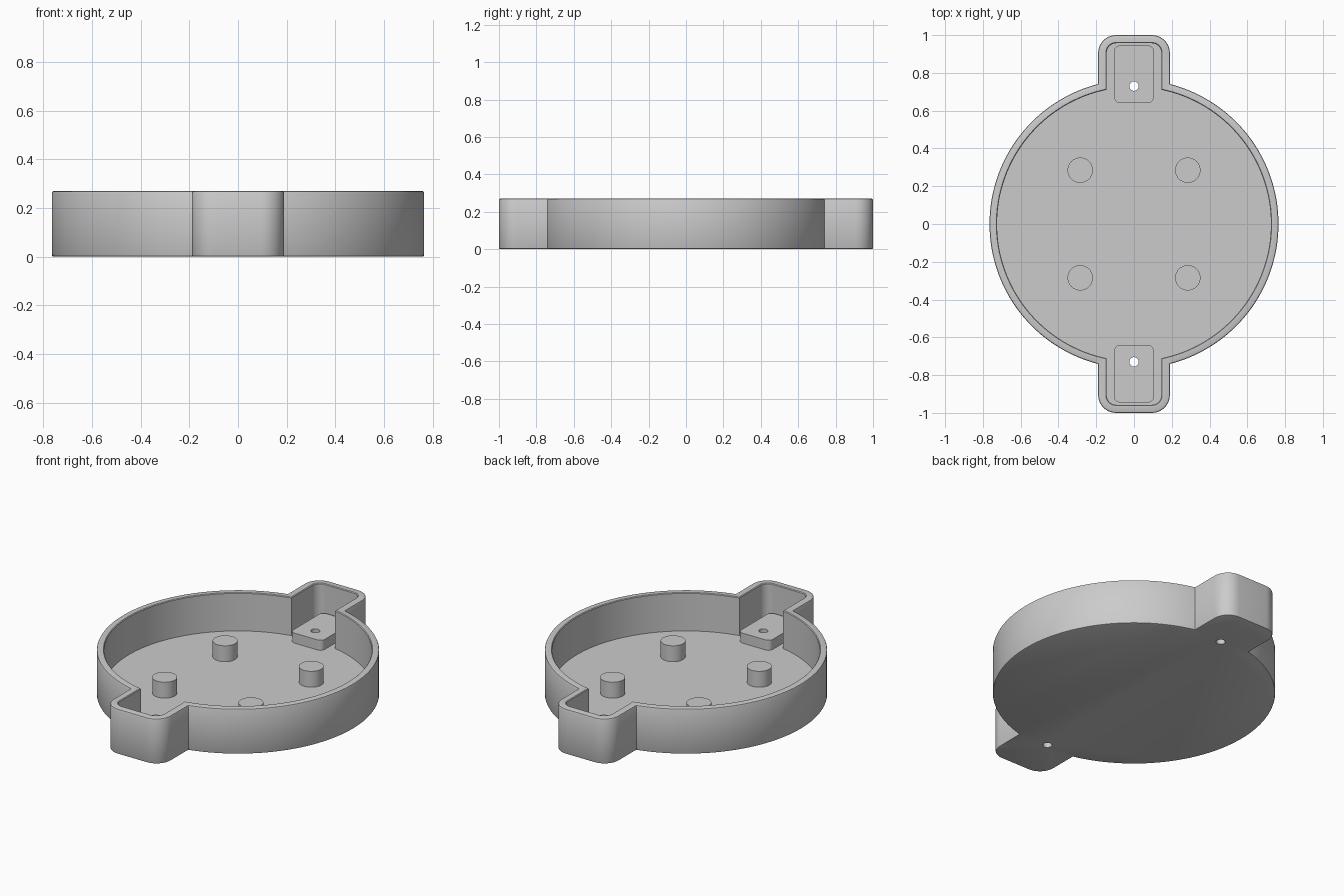
import bpy, bmesh, math
from mathutils import Vector

cube = bpy.data.objects.get("Cube")
if cube:
    bpy.data.objects.remove(cube, do_unlink=True)

grey = bpy.data.materials.new("plain grey")
grey.use_nodes = True
colour = (0.6, 0.6, 0.6, 1)
grey.diffuse_color = colour
grey.node_tree.nodes["Principled BSDF"].inputs["Base Color"].default_value = colour

HEIGHT, FLOOR, EDGE = 0.27, 0.042, 0.008
HOLE_Y = 0.73


def arc(cx, cy, r, a0, a1, n):
    return [(cx + r * math.cos(a0 + (a1 - a0) * i / n),
             cy + r * math.sin(a0 + (a1 - a0) * i / n)) for i in range(n + 1)]


def case_outline(radius, half_w, end, corner):
    """Circle with a round-cornered tab at each end, anticlockwise."""
    a = math.acos(half_w / radius)
    half = arc(0, 0, radius, -a, a, 64)
    half += arc(half_w - corner, end - corner, corner, 0, math.pi / 2, 8)
    half += arc(corner - half_w, end - corner, corner, math.pi / 2, math.pi, 8)
    return half + [(-x, -y) for x, y in half]


def rounded_rect(half_w, half_l, cy, corner):
    pts = []
    for i, (sx, sy) in enumerate([(1, 1), (-1, 1), (-1, -1), (1, -1)]):
        pts += arc(sx * (half_w - corner), cy + sy * (half_l - corner), corner,
                   i * math.pi / 2, (i + 1) * math.pi / 2, 8)
    return pts


def loft(name, rings):
    """Skin a stack of (outline, z) rings and cap both ends."""
    bm = bmesh.new()
    loops = [[bm.verts.new((x, y, z)) for x, y in pts] for pts, z in rings]
    n = len(loops[0])
    for low, high in zip(loops, loops[1:]):
        for i in range(n):
            j = (i + 1) % n
            bm.faces.new((low[i], low[j], high[j], high[i]))
    bm.faces.new(loops[0][::-1])
    bm.faces.new(loops[-1])
    bmesh.ops.recalc_face_normals(bm, faces=bm.faces)
    mesh = bpy.data.meshes.new(name)
    bm.to_mesh(mesh)
    bm.free()
    mesh.materials.append(grey)
    ob = bpy.data.objects.new(name, mesh)
    bpy.context.collection.objects.link(ob)
    return ob


def outer(d):
    return case_outline(0.765 - d, 0.19 - d, 1 - d, 0.095 - d)


def inner(d):
    return case_outline(0.725 + d, 0.145 + d, 0.957 + d, 0.05 + d)


# Open case with softened rim and lower edge
parts = [loft("case_shell", [
    (outer(EDGE), 0), (outer(EDGE * 0.3), EDGE * 0.3), (outer(0), EDGE),
    (outer(0), HEIGHT - EDGE), (outer(EDGE * 0.3), HEIGHT - EDGE * 0.3),
    (outer(EDGE), HEIGHT), (inner(EDGE * 0.5), HEIGHT),
    (inner(0), HEIGHT - EDGE * 0.5), (inner(0), FLOOR)])]

# Screw blocks inside the tabs
for side, s in (("front", -1), ("back", 1)):
    block = rounded_rect(0.105, 0.152, s * 0.793, 0.03)
    parts.append(loft(side + "_screw_block", [(block, FLOOR - 0.01), (block, FLOOR + 0.06)]))

# Screw holes through blocks and floor
drilled = list(parts)
for s in (-1, 1):
    hole = arc(0, s * HOLE_Y, 0.025, 0, math.tau, 32)[:-1]
    cutter = loft("hole_cutter", [(hole, -0.1), (hole, 0.2)])
    cutter.hide_render = True
    for ob in drilled:
        if ob.name.startswith("case") or (s > 0) == ob.name.startswith("back"):
            mod = ob.modifiers.new("screw hole", 'BOOLEAN')
            mod.operation, mod.solver, mod.object = 'DIFFERENCE', 'EXACT', cutter
            bpy.context.view_layer.objects.active = ob
            bpy.ops.object.modifier_apply(modifier=mod.name)
    bpy.data.objects.remove(cutter, do_unlink=True)

# Four support posts on the floor
for yname, sy in (("front", -1), ("back", 1)):
    for xname, sx in (("right", -1), ("left", 1)):
        ring = arc(sx * 0.285, sy * 0.285, 0.067, 0, math.tau, 48)[:-1]
        parts.append(loft(f"{yname}_{xname}_post", [(ring, FLOOR - 0.01), (ring, FLOOR + 0.095)]))

bpy.ops.object.select_all(action='DESELECT')
for ob in parts:
    ob.select_set(True)
bpy.context.view_layer.objects.active = parts[0]
bpy.ops.object.shade_smooth_by_angle(angle=math.radians(30))
